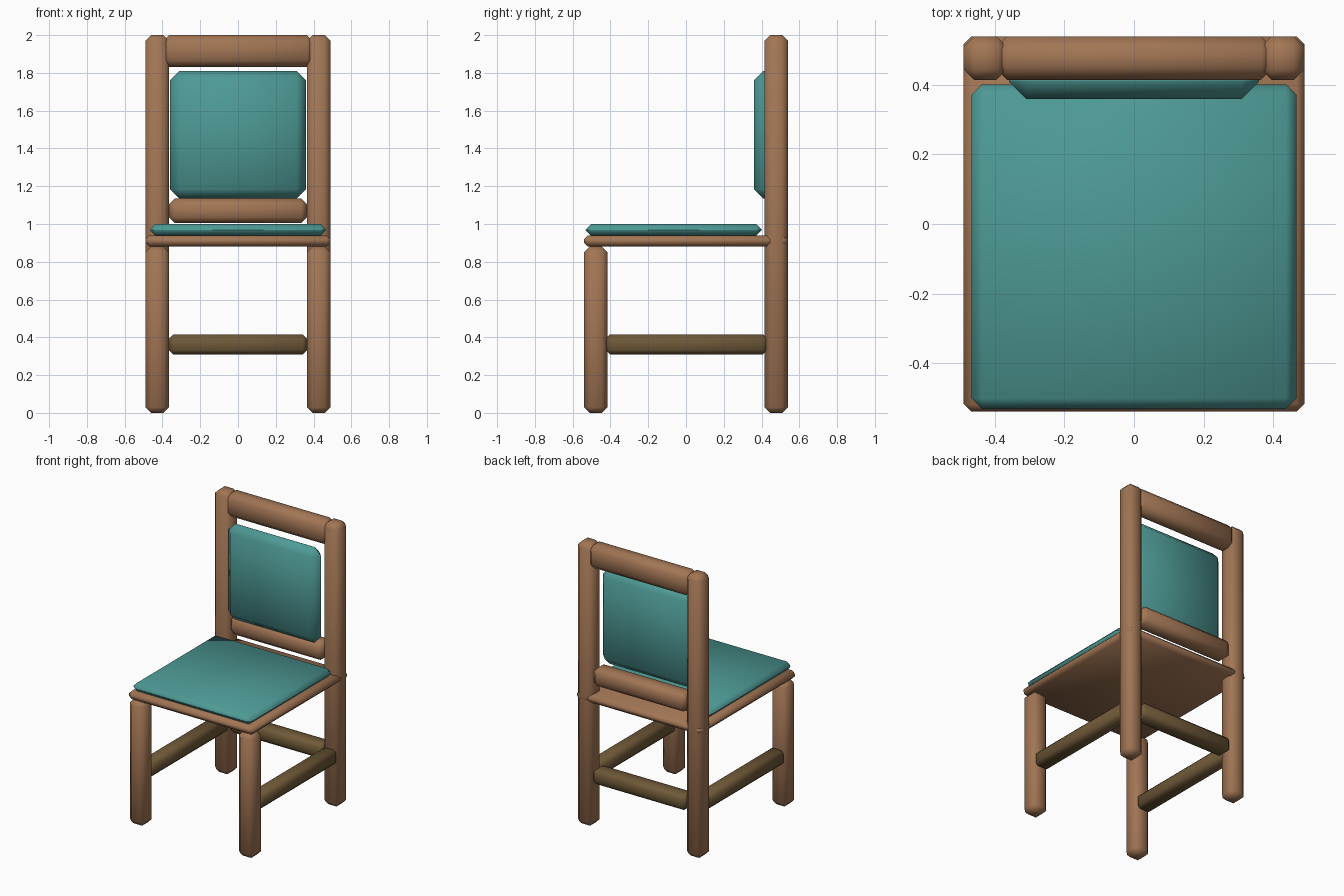
import bpy
import bmesh

cube = bpy.data.objects.get("Cube")
if cube:
    bpy.data.objects.remove(cube, do_unlink=True)


def make_material(name, rgb):
    mat = bpy.data.materials.new(name)
    mat.use_nodes = True
    colour = (*rgb, 1.0)
    mat.diffuse_color = colour
    mat.node_tree.nodes["Principled BSDF"].inputs["Base Color"].default_value = colour
    return mat


wood = make_material("warm wood", (0.36, 0.18, 0.09))
dark_wood = make_material("dark wood", (0.16, 0.10, 0.04))
fabric = make_material("teal fabric", (0.075, 0.32, 0.30))


def block(name, x, y, z, chamfer, mat):
    """Chamfered, smooth-shaded box spanning the given (low, high) ranges."""
    bm = bmesh.new()
    bmesh.ops.create_cube(bm, size=1)
    for v in bm.verts:
        for axis, (low, high) in enumerate((x, y, z)):
            v.co[axis] = high if v.co[axis] > 0 else low
    bmesh.ops.bevel(bm, geom=bm.edges[:], offset=chamfer, segments=1,
                    profile=0.5, affect='EDGES', clamp_overlap=True)
    for f in bm.faces:
        f.smooth = True
    mesh = bpy.data.meshes.new(name)
    bm.to_mesh(mesh)
    bm.free()
    mesh.materials.append(mat)
    obj = bpy.data.objects.new(name, mesh)
    bpy.context.collection.objects.link(obj)
    return obj


half_w, half_d, leg = 0.49, 0.54, 0.125
inner = half_w - leg
back = (half_d - leg, half_d)

# Legs, back posts and side stretchers, mirrored left and right
for side, label in ((1, "left"), (-1, "right")):
    span = sorted((side * inner, side * half_w))
    block(f"{label}_front_leg", span, (-half_d, -half_d + leg), (0, 0.88), 0.03, wood)
    block(f"{label}_back_post", span, back, (0, 2), 0.03, wood)
    mid = side * (inner + half_w) / 2
    block(f"{label}_stretcher", (mid - 0.055, mid + 0.055), (-0.425, 0.43),
          (0.31, 0.415), 0.022, dark_wood)

# Cross pieces between the back posts
block("back_stretcher", (-inner, inner), (0.42, 0.535), (0.31, 0.415), 0.022, dark_wood)
block("lower_back_rail", (-inner, inner), back, (1.005, 1.135), 0.03, wood)
block("top_back_rail", (-0.4, 0.4), back, (1.832, 2), 0.035, wood)

# Seat and cushions
block("seat_board", (-half_w, half_w), (-half_d, half_d), (0.88, 0.94), 0.022, wood)
block("seat_cushion", (-0.467, 0.467), (-0.532, 0.402), (0.938, 1.0), 0.03, fabric)
block("back_cushion", (-0.36, 0.36), (0.36, 0.465), (1.135, 1.81), 0.05, fabric)
